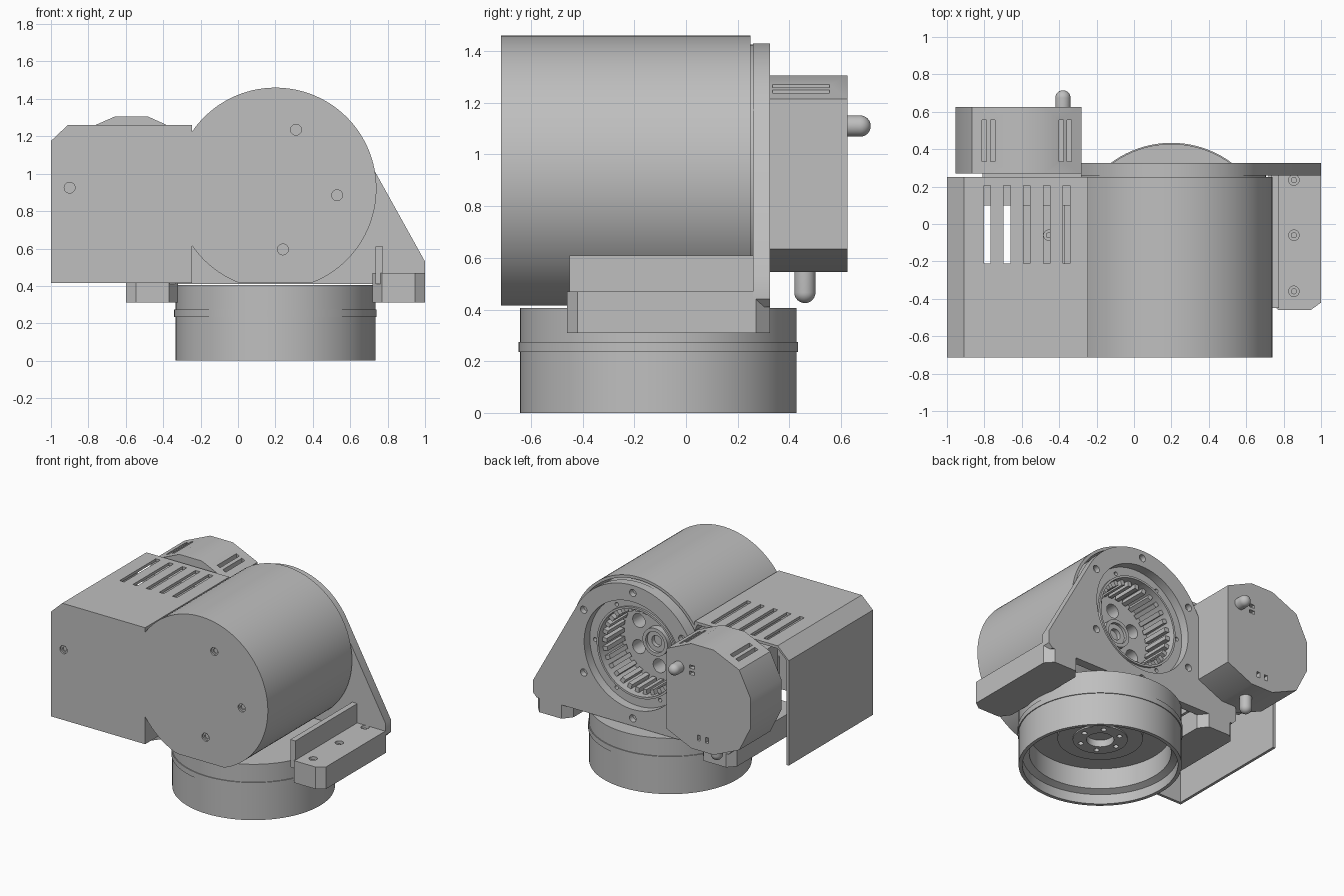
import bpy, bmesh
from math import pi, cos, sin, acos, radians
from mathutils import Vector, Matrix

if "Cube" in bpy.data.objects:
    bpy.data.objects.remove(bpy.data.objects["Cube"])

grey = bpy.data.materials.new("machine_grey")
grey.use_nodes = True
grey.diffuse_color = (0.52, 0.52, 0.52, 1)
grey.node_tree.nodes["Principled BSDF"].inputs["Base Color"].default_value = (0.52, 0.52, 0.52, 1)

CX, CZ = 0.2, 0.92      # drum axis
BY = -0.107             # base axis
X, Y, Z = Vector((1, 0, 0)), Vector((0, 1, 0)), Vector((0, 0, 1))


def finish(name, bm):
    bmesh.ops.recalc_face_normals(bm, faces=bm.faces)
    me = bpy.data.meshes.new(name)
    bm.to_mesh(me)
    bm.free()
    me.materials.append(grey)
    ob = bpy.data.objects.new(name, me)
    bpy.context.collection.objects.link(ob)
    return ob


def prism(name, pts, lo, hi, axis="y"):
    """Extrude an outline, given as (x, z) along y or as (x, y) along z."""
    bm = bmesh.new()
    place = (lambda a, b, h: (a, h, b)) if axis == "y" else (lambda a, b, h: (a, b, h))
    rings = [[bm.verts.new(place(a, b, h)) for a, b in pts] for h in (lo, hi)]
    n = len(pts)
    bm.faces.new(rings[0])
    bm.faces.new(rings[1])
    for i in range(n):
        j = (i + 1) % n
        bm.faces.new((rings[0][i], rings[0][j], rings[1][j], rings[1][i]))
    return finish(name, bm)


def box(name, x0, x1, y0, y1, z0, z1):
    return prism(name, [(x0, y0), (x1, y0), (x1, y1), (x0, y1)], z0, z1, "z")


def lathe(name, profile, loc, axis=Z, steps=96):
    """Revolve (radius, height) points about an axis."""
    bm = bmesh.new()
    vs = [bm.verts.new((r, 0, h)) for r, h in profile]
    es = [bm.edges.new(p) for p in zip(vs, vs[1:])]
    bmesh.ops.spin(bm, geom=vs + es, cent=(0, 0, 0), axis=Z, angle=2 * pi, steps=steps)
    bmesh.ops.remove_doubles(bm, verts=bm.verts, dist=1e-5)
    turn = Z.rotation_difference(axis).to_matrix().to_4x4()
    bm.transform(Matrix.Translation(loc) @ turn)
    return finish(name, bm)


def rod(name, r, length, loc, axis=Z, steps=24):
    return lathe(name, [(0, 0), (r, 0), (r, length), (0, length)], loc, axis, steps)


def cut(ob, cutters):
    for c in cutters:
        mod = ob.modifiers.new("cut", "BOOLEAN")
        mod.operation, mod.solver, mod.object = "DIFFERENCE", "EXACT", c
        bpy.context.view_layer.objects.active = ob
        bpy.ops.object.modifier_apply(modifier=mod.name)
        bpy.data.objects.remove(c)


def around(r, n, start=0.0):
    """Points spaced about the drum axis."""
    return [(CX + r * cos(start + 2 * pi * i / n), CZ + r * sin(start + 2 * pi * i / n)) for i in range(n)]


# Sheet cover: drum with a box on one side, open below and behind
def cover_outline(t, bottom):
    r, seam = 0.54 - t, -0.245
    a = acos((seam - CX) / r)
    arc = [(CX + r * cos(a - 2 * a * i / 96), max(0.415 + t, CZ + r * sin(a - 2 * a * i / 96)))
           for i in range(97)]
    return [(seam - t, bottom), (-1 + t, bottom), (-1 + t, 1.175), (-0.91, 1.26 - t),
            (seam - t, 1.26 - t)] + arc + ([(seam - t, arc[-1][1])] if t else [])


cover = prism("cover", cover_outline(0, 0.415), -0.715, 0.25)
cutters = [prism("hollow", cover_outline(0.02, 0.3), -0.695, 0.4)]
for i in range(5):
    x = -0.785 + 0.106 * i
    cutters.append(box("slot", x - 0.018, x + 0.018, -0.21, 0.205, 1.2, 1.3))
screws = [(-0.9, 0.925), (0.31, 1.235), (0.53, 0.885), (0.24, 0.595)]
cutters += [rod("hole", 0.029, 0.1, (x, -0.75, z), Y) for x, z in screws]
cut(cover, cutters)
for x, z in screws:
    lathe("cover_screw", [(0.031, 0), (0.031, -0.012), (0.017, -0.012), (0.017, -0.004), (0, -0.004)],
          (x, -0.69, z), Y, 24)

# Gear housing inside the drum, with a bore open to the back
housing = rod("gear_housing", 0.505, 0.91, (CX, -0.65, CZ), Y, 96)
cutters = [rod("bore", 0.31, 0.4, (CX, 0.02, CZ), Y, 96)]
cutters += [rod("hole", 0.05, 0.3, (x, -0.1, z), Y) for x, z in around(0.19, 6, pi / 6)]
cutters += [rod("hole", 0.014, 0.1, (x, 0.22, z), Y, 16) for x, z in around(0.348, 6)]
cut(housing, cutters)
lathe("gear_hub", [(0.1, 0), (0.1, 0.05), (0.075, 0.05), (0.075, 0.03), (0.04, 0.03), (0.04, 0.0)],
      (CX, 0.02, CZ), Y, 48)

# Ring of inner teeth
bm = bmesh.new()
for i in range(30):
    spin = Matrix.Rotation(2 * pi * i / 30, 4, "Y")
    bmesh.ops.create_cube(bm, size=1, matrix=Matrix.Translation((CX, 0.13, CZ)) @ spin
                          @ Matrix.Translation((0.297, 0, 0)) @ Matrix.Diagonal((0.045, 0.2, 0.03, 1)))
finish("gear_teeth", bm)

# Back plate: round top running down tangentially to wide feet
t0 = radians(29.4)
outline = [(CX + 0.51 * cos(t0 + (pi - 2 * t0) * i / 64), CZ + 0.51 * sin(t0 + (pi - 2 * t0) * i / 64))
           for i in range(65)]
outline += [(-0.6, 0.53), (-0.6, 0.44), (-0.57, 0.41), (0.97, 0.41), (1, 0.44), (1, 0.53)]
plate = prism("back_plate", outline, 0.26, 0.325)
cutters = [rod("opening", 0.39, 0.2, (CX, 0.2, CZ), Y, 96)]
cutters += [rod("hole", 0.026, 0.1, (x, 0.285, z), Y) for x, z in around(0.455, 6, pi / 6)]
cut(plate, cutters)
lathe("bore_rim", [(0.325, 0), (0.325, 0.02), (0.31, 0.02), (0.31, 0)], (CX, 0.255, CZ), Y)

# Mounting feet and upright ribs, on both sides of the drum axis
for side, s in (("left", 1), ("right", -1)):
    plan = [(0.52, -0.39), (0.57, -0.46), (0.745, -0.46), (0.8, -0.42),
            (0.8, 0.27), (0.75, 0.325), (0.57, 0.325), (0.52, 0.26)]
    foot = prism(side + "_foot", [(CX + s * a, b) for a, b in plan], 0.31, 0.47, "z")
    # the middle of the underside is stepped up between the two end pads
    cut(foot, [rod("hole", 0.028, 0.1, (CX + s * 0.655, y, 0.41)) for y in (-0.36, -0.06, 0.235)])
    for y in (-0.36, -0.06, 0.235):
        rod(side + "_foot_bolt", 0.016, 0.05, (CX + s * 0.655, y, 0.405), Z, 16)
    xs = sorted((CX + s * 0.535, CX + s * 0.575))
    box(side + "_rib", *xs, -0.45, 0.26, 0.41, 0.61)

# Round base, hollow below, with a raised band and a hub
lathe("base", [(0, 0.405), (0.535, 0.405), (0.535, 0.275), (0.541, 0.275), (0.541, 0.235), (0.535, 0.235),
               (0.535, 0), (0.51, 0), (0.51, 0.07), (0.465, 0.09), (0.465, 0.24), (0, 0.24)], (CX, BY, 0))
hub = lathe("base_hub", [(0.09, 0.24), (0.28, 0.24), (0.28, 0.2), (0.18, 0.2), (0.18, 0.19),
                         (0.09, 0.19), (0.09, 0.24)], (CX, BY, 0), Z, 64)
cut(hub, [rod("hole", 0.018, 0.1, (CX + 0.135 * cos(i * pi / 3), BY + 0.135 * sin(i * pi / 3), 0.14), Z, 16)
          for i in range(6)])

# Motor box behind the cover
half = [(-0.48, 0.38), (-0.28, 0.29), (-0.28, -0.29), (-0.48, -0.38)]
far = [(-0.66, -0.38), (-0.865, -0.29), (-0.955, -0.11), (-0.955, 0.11), (-0.865, 0.29), (-0.66, 0.38)]
motor = prism("motor_box", [(x, 0.925 + z) for x, z in half + far], 0.27, 0.625)
cutters = [box("slot", x - 0.012, x + 0.012, 0.335, 0.555, 1.2, 1.4) for x in (-0.8, -0.755, -0.39, -0.345)]
cutters += [box("slot", x - 0.012, x + 0.012, 0.59, 0.7, 0.615, 0.655) for x in (-0.605, -0.54)]
cutters += [box("slot", -0.505, -0.465, 0.59, 0.7, z - 0.012, z + 0.012) for z in (1.09, 1.135)]
cut(motor, cutters)
box("motor_mount", -0.81, -0.28, 0.1, 0.275, 0.66, 1.2)

# Round-ended cable glands
for name, loc, axis, length in (("back_gland", (-0.38, 0.62, 1.11), Y, 0.095),
                                ("lower_gland", (-0.57, 0.46, 0.55), -Z, 0.125)):
    dome = [(0.041 * cos(i * pi / 16), length - 0.041 + 0.041 * sin(i * pi / 16)) for i in range(8)]
    lathe(name, [(0, 0), (0.041, 0)] + dome + [(0, length)], loc, axis, 32)

# Smooth round surfaces and keep edges sharp
bpy.ops.object.select_all(action="DESELECT")
for ob in bpy.context.collection.objects:
    if ob.type == "MESH" and grey.name in ob.data.materials:
        ob.select_set(True)
        bpy.context.view_layer.objects.active = ob
bpy.ops.object.shade_smooth_by_angle(angle=radians(30))
